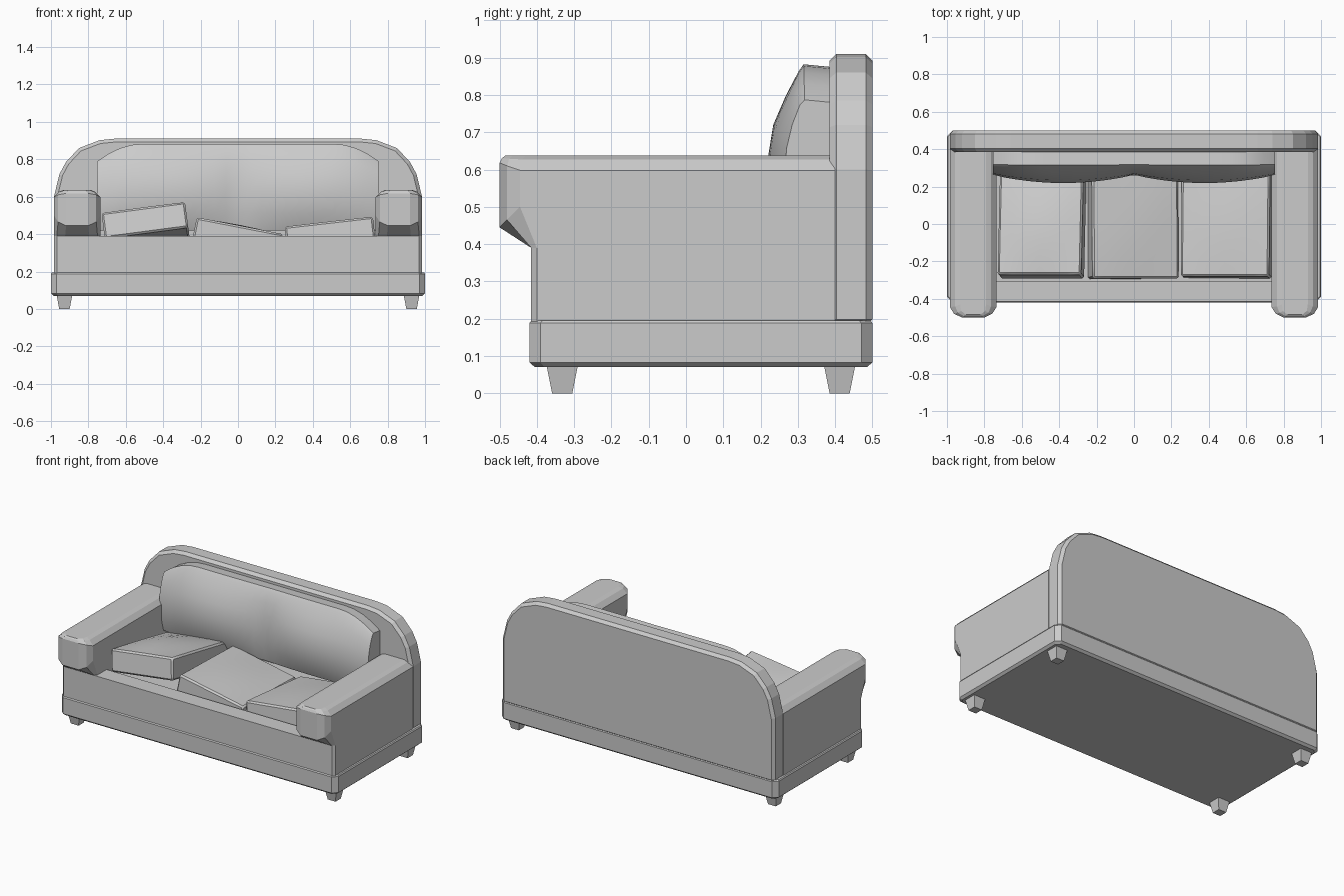
import bpy, bmesh, math
from mathutils import Matrix, Vector

if "Cube" in bpy.data.objects:
    bpy.data.objects.remove(bpy.data.objects["Cube"])


def finish(name, bm, bevel=0, smooth=False, segments=1):
    bmesh.ops.recalc_face_normals(bm, faces=bm.faces)
    me = bpy.data.meshes.new(name)
    bm.to_mesh(me)
    bm.free()
    ob = bpy.data.objects.new(name, me)
    bpy.context.collection.objects.link(ob)
    if bevel:
        m = ob.modifiers.new("bevel", 'BEVEL')
        m.width, m.segments, m.limit_method = bevel, segments, 'ANGLE'
    if smooth:
        bpy.ops.object.select_all(action='DESELECT')
        ob.select_set(True)
        bpy.context.view_layer.objects.active = ob
        bpy.ops.object.shade_smooth_by_angle(angle=math.radians(25))
    return ob


def loft(name, rings, **kw):
    """Join rings of points with quads and cap both ends."""
    bm = bmesh.new()
    vs = [[bm.verts.new(p) for p in r] for r in rings]
    n = len(rings[0])
    for a, b in zip(vs, vs[1:]):
        for i in range(n):
            j = (i + 1) % n
            bm.faces.new((a[i], a[j], b[j], b[i]))
    bm.faces.new(vs[0])
    bm.faces.new(vs[-1])
    return finish(name, bm, **kw)


def rect(cx, cy, hx, hy, z):
    return [(cx - hx, cy - hy, z), (cx + hx, cy - hy, z),
            (cx + hx, cy + hy, z), (cx - hx, cy + hy, z)]


def box(name, x0, x1, y0, y1, z0, z1, bevel=0):
    args = ((x0 + x1) / 2, (y0 + y1) / 2, (x1 - x0) / 2, (y1 - y0) / 2)
    return loft(name, [rect(*args, z0), rect(*args, z1)], bevel=bevel)


# plinth with cut corners and bevelled underside
def cut(x, y0, y1, c, z):
    return [(-x, y0 + c, z), (-x + c, y0, z), (x - c, y0, z), (x, y0 + c, z),
            (x, y1 - c, z), (x - c, y1, z), (-x + c, y1, z), (-x, y1 - c, z)]


loft("plinth", [cut(.985, -.405, .485, .025, .07), cut(1, -.42, .5, .03, .083),
                cut(1, -.42, .5, .03, .188), cut(.995, -.415, .495, .03, .195)])

# front rail and seat deck
loft("front_rail", [cut(.983, -.415, -.305, .015, z) for z in (.18, .39)])
box("seat_deck", -.8, .8, -.35, .42, .18, .36)

# tapered legs
for sx in (-1, 1):
    for nm, cy in (("front", -.332), ("back", .412)):
        loft(f"{nm}_leg_{'right' if sx > 0 else 'left'}",
             [rect(sx * .928, cy, .028, .027, 0), rect(sx * .928, cy, .043, .043, .08)])


# arms: plan outline lofted upwards, with a swelling rounded front
def arm_ring(sx, off, ys, zs):
    half = [(off[i], ys[i], zs[i]) for i in range(4)]
    left = [(.86 - .124 + o, y, z) for o, y, z in half]
    right = [(.86 + .124 - o, y, z) for o, y, z in reversed(half)]
    return [(sx * x, y, z) for x, y, z in left + right]


OFF = (0, 0, .022, .065)
YS = (.40, -.445, -.48, -.50)
for sx in (-1, 1):
    low = ((0, 0, .015, .06), (.40, -.40, -.415, -.415))
    loft(f"arm_{'right' if sx > 0 else 'left'}", [
        arm_ring(sx, *low, (.18,) * 4),
        arm_ring(sx, *low, (.39,) * 4),
        arm_ring(sx, OFF, YS, (.48, .50, .465, .445)),
        arm_ring(sx, OFF, YS, (.598, .598, .61, .618)),
        arm_ring(sx, (.028, .028, .042, .075), (.40, -.44, -.474, -.493), (.627, .627, .629, .631)),
        arm_ring(sx, (.055, .055, .06, .085), (.40, -.43, -.465, -.485), (.637,) * 4)])

# back panel with rounded shoulders
side = [(.984, .18), (.984, .60), (.955, .72), (.92, .785), (.85, .86), (.74, .902), (.66, .91)]
outline = side + [(-x, z) for x, z in reversed(side)]
loft("back_panel", [[(x, y, z) for x, z in outline] for y in (.385, .5)], bevel=.018)

# long back cushion: two swellings pinched in the middle
ROWS = [(0, .27, .285), (.2, .228, .267), (.45, .219, .264), (.65, .234, .27),
        (.82, .268, .285), (.96, .302, .305), (1, .315, .318)]
rings = []
N = 24
for i in range(N + 1):
    s = -1 + 2 * i / N
    top = .882 - .095 * max(0, (abs(s) - .68) / .32) ** 2
    b = abs(math.sin(math.pi * s)) ** .8
    ring = [(.755 * s, e + (f - e) * b, .42 + (top - .42) * v) for v, f, e in ROWS]
    ring += [(.755 * s, .40, top - .008), (.755 * s, .40, .42)]
    rings.append(ring)
loft("back_cushion", rings, smooth=True)


# loose seat cushions: domed boxes, each tilted its own way
def seat_cushion(name, front_top, width, roll, pitch, dome):
    bm = bmesh.new()
    bmesh.ops.create_cube(bm, size=1)
    bmesh.ops.subdivide_edges(bm, edges=bm.edges, cuts=5, use_grid_fill=True)
    for v in bm.verts:
        x, y, z = v.co
        lift = dome * math.cos(math.pi * x) * math.cos(math.pi * y) if z > .49 else 0
        v.co = Vector((x * width, (y + .5) * .56, (z - .5) * .14 + lift))
    rot = Matrix.Rotation(math.radians(roll), 4, 'Y') @ Matrix.Rotation(math.radians(pitch), 4, 'X')
    bmesh.ops.transform(bm, matrix=Matrix.Translation(front_top) @ rot, verts=bm.verts)
    ob = finish(name, bm, smooth=True)
    m = ob.modifiers.new("bevel", 'BEVEL')
    m.width, m.segments, m.limit_method, m.angle_limit = .01, 1, 'ANGLE', math.radians(50)


seat_cushion("seat_cushion_left", (-.507, -.27, .543), .45, -7.5, -10, .03)
seat_cushion("seat_cushion_middle", (.01, -.29, .445), .47, 11, -2, .012)
seat_cushion("seat_cushion_right", (.485, -.28, .467), .475, -6.5, -5, .015)
